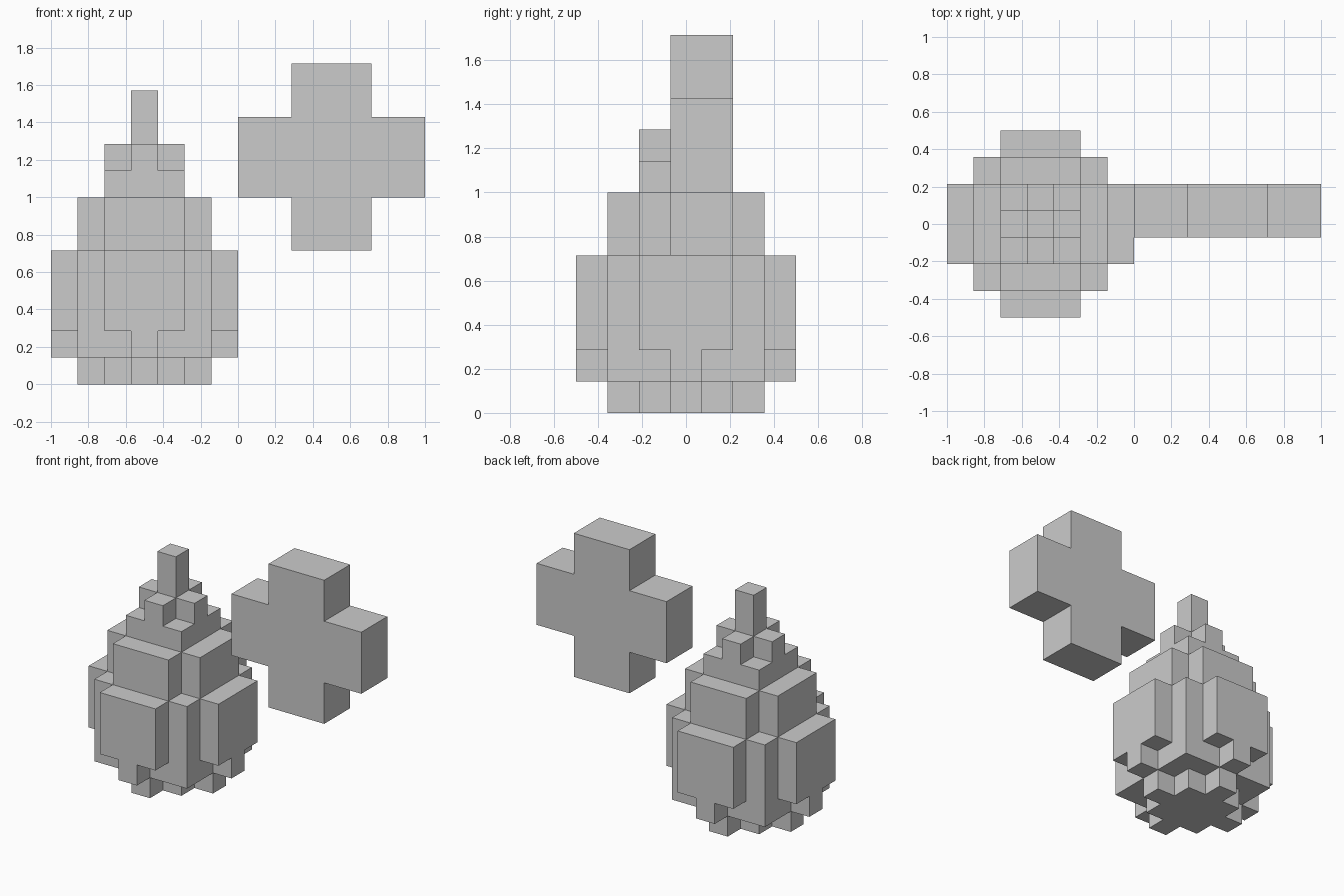
import bpy
import bmesh
from mathutils import Vector

if "Cube" in bpy.data.objects:
    bpy.data.objects.remove(bpy.data.objects["Cube"])

U = 1 / 7  # edge length of one block

grey = bpy.data.materials.new("light_grey")
grey.diffuse_color = (0.6, 0.6, 0.6, 1)
grey.use_nodes = True
grey.node_tree.nodes["Principled BSDF"].inputs["Base Color"].default_value = grey.diffuse_color


def block_object(name, cells, centre):
    """Closed shell around a set of unit blocks, keeping exposed sides only."""
    bm = bmesh.new()
    for cell in sorted(cells):
        for axis in range(3):
            for sign in (-1, 1):
                n = [0, 0, 0]
                n[axis] = sign
                if tuple(c + d for c, d in zip(cell, n)) in cells:
                    continue
                a, b = Vector(), Vector()
                a[(axis + 1) % 3] = 0.5
                b[(axis + 2) % 3] = 0.5 * sign
                mid = Vector(cell) + Vector(n) * 0.5
                corners = (mid - a - b, mid + a - b, mid + a + b, mid - a + b)
                bm.faces.new([bm.verts.new((p + Vector(centre)) * U) for p in corners])
    bmesh.ops.remove_doubles(bm, verts=bm.verts[:], dist=1e-4)
    mesh = bpy.data.meshes.new(name)
    bm.to_mesh(mesh)
    bm.free()
    mesh.materials.append(grey)
    obj = bpy.data.objects.new(name, mesh)
    bpy.context.collection.objects.link(obj)
    return obj


# Drop: (layer count, half-width of each row counted outward from the middle)
layers = [
    (1, (2, 1, 0)),        # pointed foot
    (1, (3, 2, 2, 0)),     # lower belly
    (3, (3, 3, 2, 1)),     # widest belly
    (2, (2, 2, 1)),        # shoulder
    (1, (1, 1)),           # neck
    (1, (1, 0)),           # neck top
    (2, (0,)),             # tip
]
drop, z = set(), 0
for count, rows in layers:
    for k in range(z, z + count):
        for v, half in enumerate(rows):
            for u in range(-half, half + 1):
                drop |= {(u, v, k), (u, -v, k)}
    z += count
block_object("drop", drop, (-3.5, 0, 0.5))

# Floating plus sign: two crossing bars, two blocks deep
plus = {(u, v, w) for u in range(-3, 4) for v in (0, 1) for w in range(-3, 4)
        if min(abs(u), abs(w)) <= 1}
block_object("plus_sign", plus, (3.5, 0, 8.5))
